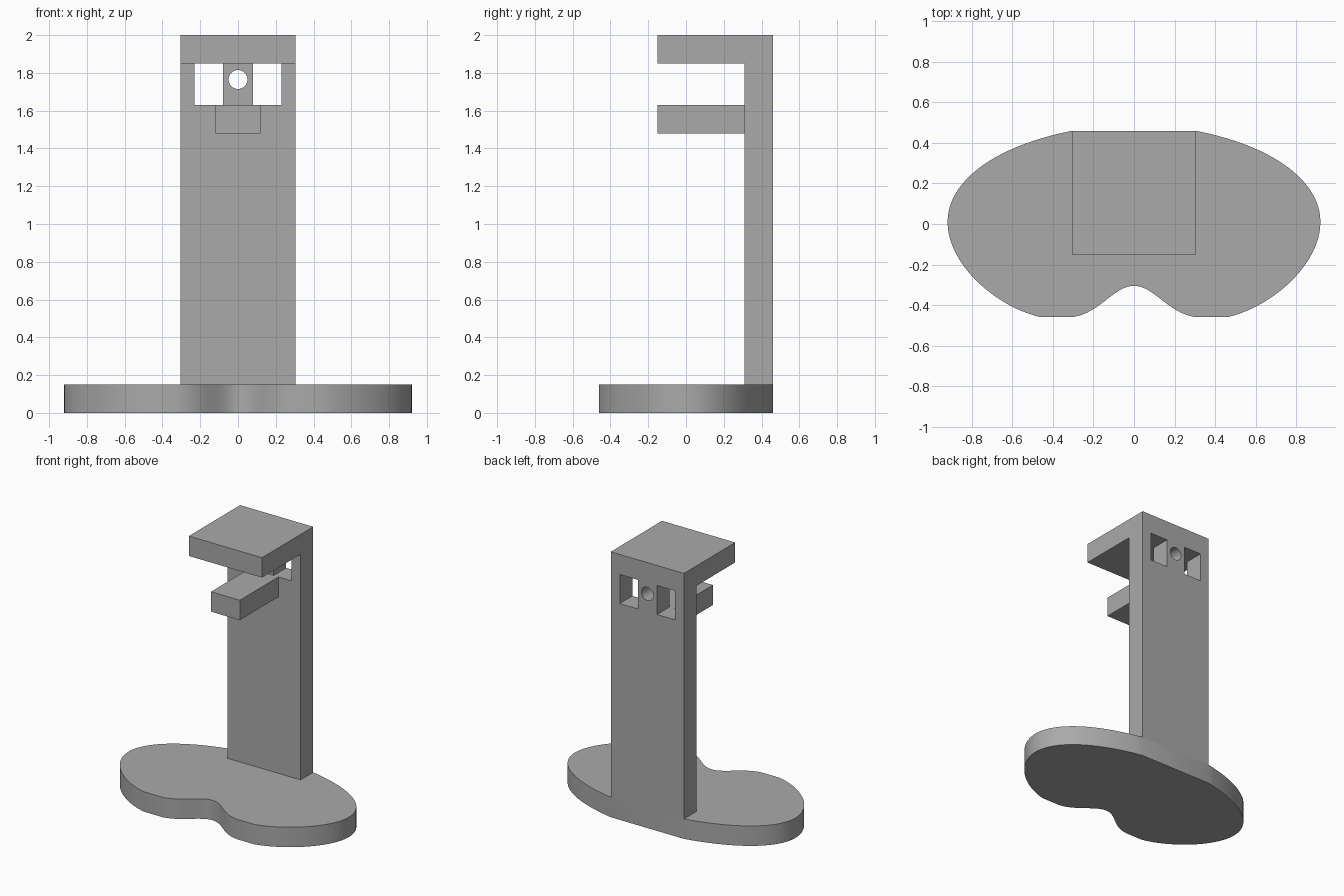
import bpy, bmesh, math
from mathutils import Vector
from mathutils.geometry import interpolate_bezier

cube = bpy.data.objects.get("Cube")
if cube:
    bpy.data.objects.remove(cube, do_unlink=True)

GREY = (0.4, 0.4, 0.4, 1)
mat = bpy.data.materials.new("plain grey")
mat.use_nodes = True
mat.diffuse_color = GREY
mat.node_tree.nodes["Principled BSDF"].inputs["Base Color"].default_value = GREY


def extrude(name, points, offset):
    """Closed solid from a planar outline pushed along offset."""
    bm = bmesh.new()
    face = bm.faces.new([bm.verts.new(p) for p in points])
    out = bmesh.ops.extrude_face_region(bm, geom=[face])
    moved = [v for v in out["geom"] if isinstance(v, bmesh.types.BMVert)]
    bmesh.ops.translate(bm, verts=moved, vec=offset)
    bmesh.ops.recalc_face_normals(bm, faces=bm.faces)
    mesh = bpy.data.meshes.new(name)
    bm.to_mesh(mesh)
    bm.free()
    mesh.materials.append(mat)
    obj = bpy.data.objects.new(name, mesh)
    bpy.context.collection.objects.link(obj)
    return obj


def block(name, x0, x1, y0, y1, z0, z1):
    outline = [(x0, y0, z0), (x1, y0, z0), (x1, y1, z0), (x0, y1, z0)]
    return extrude(name, outline, (0, 0, z1 - z0))


def smooth(obj, angle):
    bpy.ops.object.select_all(action="DESELECT")
    obj.select_set(True)
    bpy.context.view_layer.objects.active = obj
    bpy.ops.object.shade_smooth_by_angle(angle=math.radians(angle))


# Kidney-shaped base: half outline from curves, mirrored across x
curves = [
    [(0, -0.305), (0.1, -0.305), (0.17, -0.445), (0.31, -0.46)],
    [(0.46, -0.46), (0.68, -0.41), (0.92, -0.2), (0.92, 0.01)],
    [(0.92, 0.01), (0.92, 0.2), (0.71, 0.38), (0.305, 0.46)],
]
half = []
for a, h1, h2, b in curves:
    for p in interpolate_bezier(*(Vector((*q, 0)) for q in (a, h1, h2, b)), 24):
        if not half or (p - half[-1]).length > 1e-5:
            half.append(p)
mirrored = [Vector((-p.x, p.y, 0)) for p in reversed(half[1:])]
base = extrude("base", half + mirrored, (0, 0, 0.15))
smooth(base, 30)

# Upright column with overhanging top plate, one angled profile
profile = [(0.46, 0.15), (0.46, 2), (-0.15, 2), (-0.15, 1.85), (0.31, 1.85), (0.31, 0.15)]
column = extrude("column_and_top_plate", [(-0.305, y, z) for y, z in profile], (0.61, 0, 0))

# Two windows and a round hole through the column
cutters = [block("window_cutter", min(s * 0.08, s * 0.23), max(s * 0.08, s * 0.23),
                 0.2, 0.6, 1.63, 1.849) for s in (-1, 1)]
circle = [(0.05 * math.cos(i * math.tau / 32), 0.2, 1.765 + 0.05 * math.sin(i * math.tau / 32))
          for i in range(32)]
cutters.append(extrude("hole_cutter", circle, (0, 0.4, 0)))
bpy.context.view_layer.objects.active = column
for cutter in cutters:
    mod = column.modifiers.new("cut", "BOOLEAN")
    mod.operation = "DIFFERENCE"
    mod.solver = "EXACT"
    mod.object = cutter
    bpy.ops.object.modifier_apply(modifier=mod.name)
    bpy.data.objects.remove(cutter, do_unlink=True)
smooth(column, 30)

# Short shelf arm below the windows
block("shelf_arm", -0.12, 0.12, -0.15, 0.31, 1.48, 1.63)
